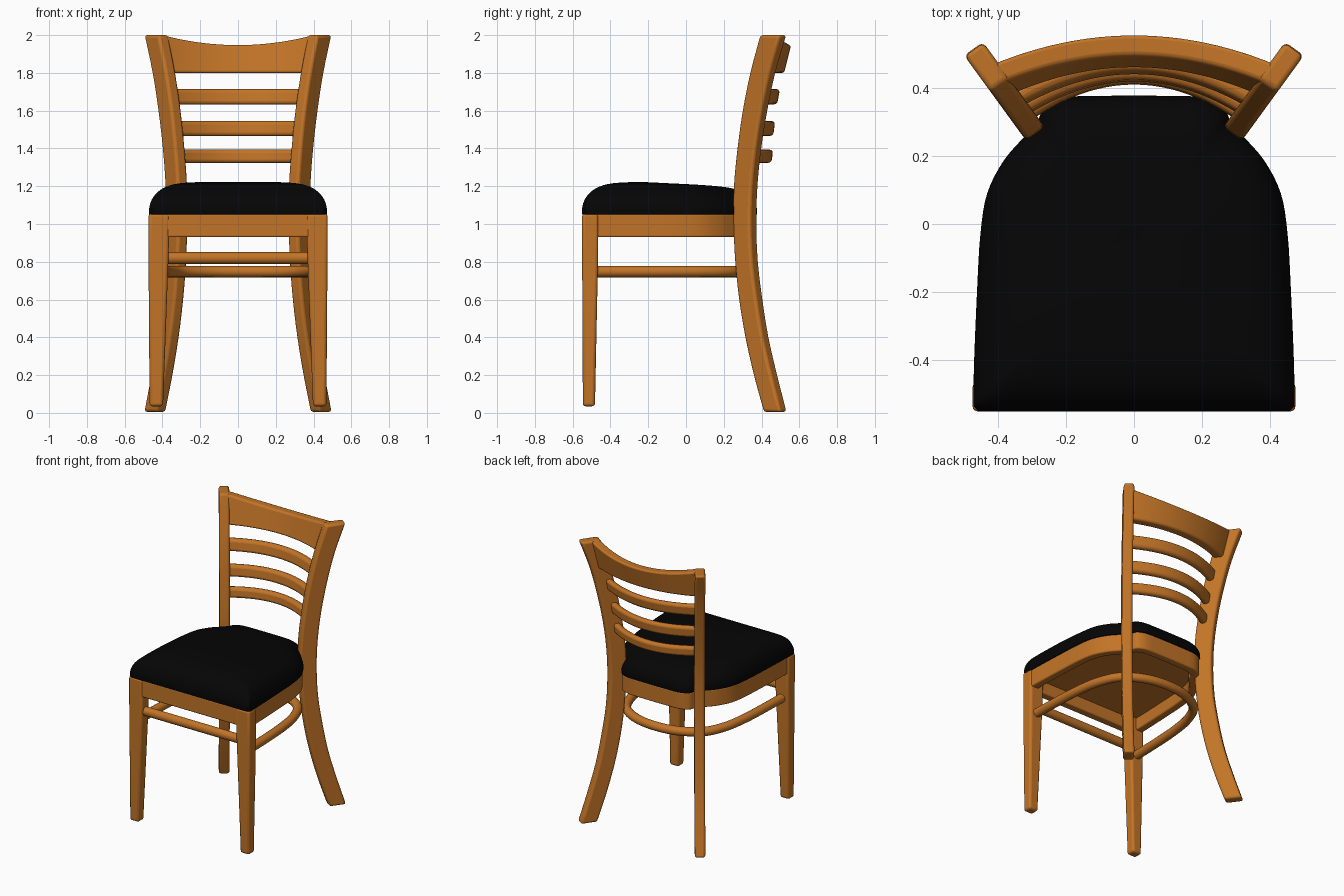
import bpy, bmesh, math
from mathutils import Vector

if "Cube" in bpy.data.objects:
    bpy.data.objects.remove(bpy.data.objects["Cube"])


def material(name, rgb):
    m = bpy.data.materials.new(name)
    m.diffuse_color = (*rgb, 1)
    m.use_nodes = True
    m.node_tree.nodes["Principled BSDF"].inputs["Base Color"].default_value = m.diffuse_color
    return m


WOOD = material("honey wood", (0.54, 0.175, 0.02))
BLACK = material("black upholstery", (0.0015, 0.0015, 0.0015))


def smooth(points, n=4):
    """Catmull-Rom curve through the points."""
    p = [Vector(q) for q in points]
    p = [2 * p[0] - p[1]] + p + [2 * p[-1] - p[-2]]
    out = []
    for i in range(1, len(p) - 2):
        a, b, c, d = p[i - 1:i + 3]
        for k in range(n):
            t = k / n
            out.append(0.5 * (2 * b + (c - a) * t + (2 * a - 5 * b + 4 * c - d) * t * t
                              + (3 * b - a - 3 * c + d) * t ** 3))
    return out + [p[-2]]


def loft(name, rings, mat, bevel=0.0, closed=False, mirror=False):
    """Skin a row of equal rings into a solid."""
    bm = bmesh.new()
    vs = [[bm.verts.new(p) for p in r] for r in rings]
    n = len(vs[0])
    for i in range(len(vs) if closed else len(vs) - 1):
        a, b = vs[i], vs[(i + 1) % len(vs)]
        for j in range(n):
            k = (j + 1) % n
            bm.faces.new((a[j], a[k], b[k], b[j]))
    if not closed:
        bm.faces.new(vs[0])
        bm.faces.new(vs[-1])
    bmesh.ops.recalc_face_normals(bm, faces=bm.faces)
    me = bpy.data.meshes.new(name)
    bm.to_mesh(me)
    bm.free()
    me.materials.append(mat)
    ob = bpy.data.objects.new(name, me)
    bpy.context.collection.objects.link(ob)
    if bevel:
        m = ob.modifiers.new("rounded edges", 'BEVEL')
        m.width, m.segments, m.limit_method = bevel, 3, 'ANGLE'
        m.angle_limit = math.radians(40)
    if mirror:
        ob.modifiers.new("mirror", 'MIRROR')
    bpy.ops.object.select_all(action='DESELECT')
    ob.select_set(True)
    bpy.context.view_layer.objects.active = ob
    bpy.ops.object.shade_smooth_by_angle(angle=math.radians(40))
    return ob


# Back legs: curved planks standing in a vertical plane turned outwards
stations = [(0.005, .427, .518), (0.2, .374, .468), (0.4, .329, .422), (0.6, .296, .390),
            (0.8, .275, .366), (1.0, .266, .358), (1.2, .268, .364), (1.4, .287, .384),
            (1.6, .315, .416), (1.8, .355, .458), (2.0, .408, .516)]
side = Vector((0.81, -0.59, 0)) * 0.034


def leg_point(y, z):
    return Vector((0.47 + (y - 0.513) * 0.728, y, z))


rings = []
for z, yf, yb in smooth(stations, 3):
    f, b = leg_point(yf, z), leg_point(yb, z)
    rings.append([f - side, f + side, b + side, b - side])
loft("back_leg", rings, WOOD, 0.015, mirror=True)


# Front legs: straight and tapered
def rect(x0, x1, y0, y1, z):
    return [(x0, y0, z), (x1, y0, z), (x1, y1, z), (x0, y1, z)]


loft("front_leg", [rect(.397, .468, -.546, -.482, .035), rect(.367, .474, -.55, -.465, .85),
                   rect(.364, .474, -.55, -.465, 1.055)], WOOD, 0.015, mirror=True)


# Bowed back rails
def bowed_rail(name, xe, ye, yc, z0, z1, thick, tilt, bevel, lift=0.0):
    rings, n = [], 24
    zm = (z0 + z1) / 2
    for i in range(n + 1):
        u = 2 * i / n - 1
        y = yc + (ye - yc) * u * u
        nrm = Vector((-2 * (ye - yc) * u / xe, 1, 0)).normalized() * thick / 2
        top = z1 + lift * u * u
        c0 = Vector((u * xe, y + tilt * (z0 - zm), z0))
        c1 = Vector((u * xe, y + tilt * (top - zm), top))
        rings.append([c0 - nrm, c0 + nrm, c1 + nrm, c1 - nrm])
    loft(name, rings, WOOD, bevel)


bowed_rail("top_rail", .405, .41, .507, 1.80, 1.947, .062, .25, .012, .052)
bowed_rail("upper_slat", .365, .355, .467, 1.633, 1.714, .046, .18, .018)
bowed_rail("middle_slat", .345, .33, .444, 1.466, 1.545, .046, .13, .018)
bowed_rail("lower_slat", .33, .315, .434, 1.324, 1.394, .046, .1, .018)

# Seat outline, right half then mirrored
half = [Vector((0, -.55)), Vector((.2, -.55)), Vector((.4, -.55)), Vector((.455, -.549))]
half += smooth([(.47, -.535), (.469, -.42), (.46, -.2), (.45, -.03), (.43, .09), (.382, .185),
                (.322, .255), (.283, .30), (.262, .345), (.2, .371), (.1, .375), (0, .376)], 4)
outline = half + [Vector((-p.x, p.y)) for p in reversed(half[1:-1])]
CENTRE = Vector((0, -.08))


def ring(scale, z, fall=False):
    out = []
    for p in outline:
        q = CENTRE + (p - CENTRE) * scale
        h = z
        if fall:
            h = 1.05 + (z - 1.05) * (1 - 0.17 * max(0, (q.y + .25) / .6))
        out.append((q.x, q.y, h))
    return out


# Domed cushion
steps = smooth([(1.0, 1.05), (1.0, 1.085), (.972, 1.128), (.91, 1.167), (.81, 1.197),
                (.65, 1.216), (.35, 1.223), (.03, 1.223)], 3)
loft("seat_cushion", [ring(s, z, True) for s, z in steps], BLACK)

# Seat frame band with a board closing it below the cushion
band = [ring(.99, .93), ring(.99, 1.053), ring(.87, 1.053), ring(.87, .93)]
loft("seat_frame", band, WOOD, 0.012, closed=True)
loft("seat_board", [ring(.9, 1.015), ring(.9, 1.045)], WOOD)

# Front stretcher
circle = [(math.cos(k * math.pi / 8), math.sin(k * math.pi / 8)) for k in range(16)]
loft("front_stretcher", [[(x, -.51 + .029 * c, .82 + .031 * s) for c, s in circle]
                         for x in (-.42, .42)], WOOD)

# Hoop stretcher running round inside the back legs
right = [(.42, -.5), (.413, -.25), (.4, -.06), (.37, .1), (.3, .235), (.16, .318)]
path = smooth(right + [(0, .342)] + [(-x, y) for x, y in reversed(right)], 5)
rings = []
for i, p in enumerate(path):
    t = path[min(i + 1, len(path) - 1)] - path[max(i - 1, 0)]
    nrm = Vector((-t.y, t.x)).normalized()
    rings.append([(p.x + nrm.x * .03 * c, p.y + nrm.y * .03 * c, .748 + .03 * s) for c, s in circle])
loft("hoop_stretcher", rings, WOOD)
